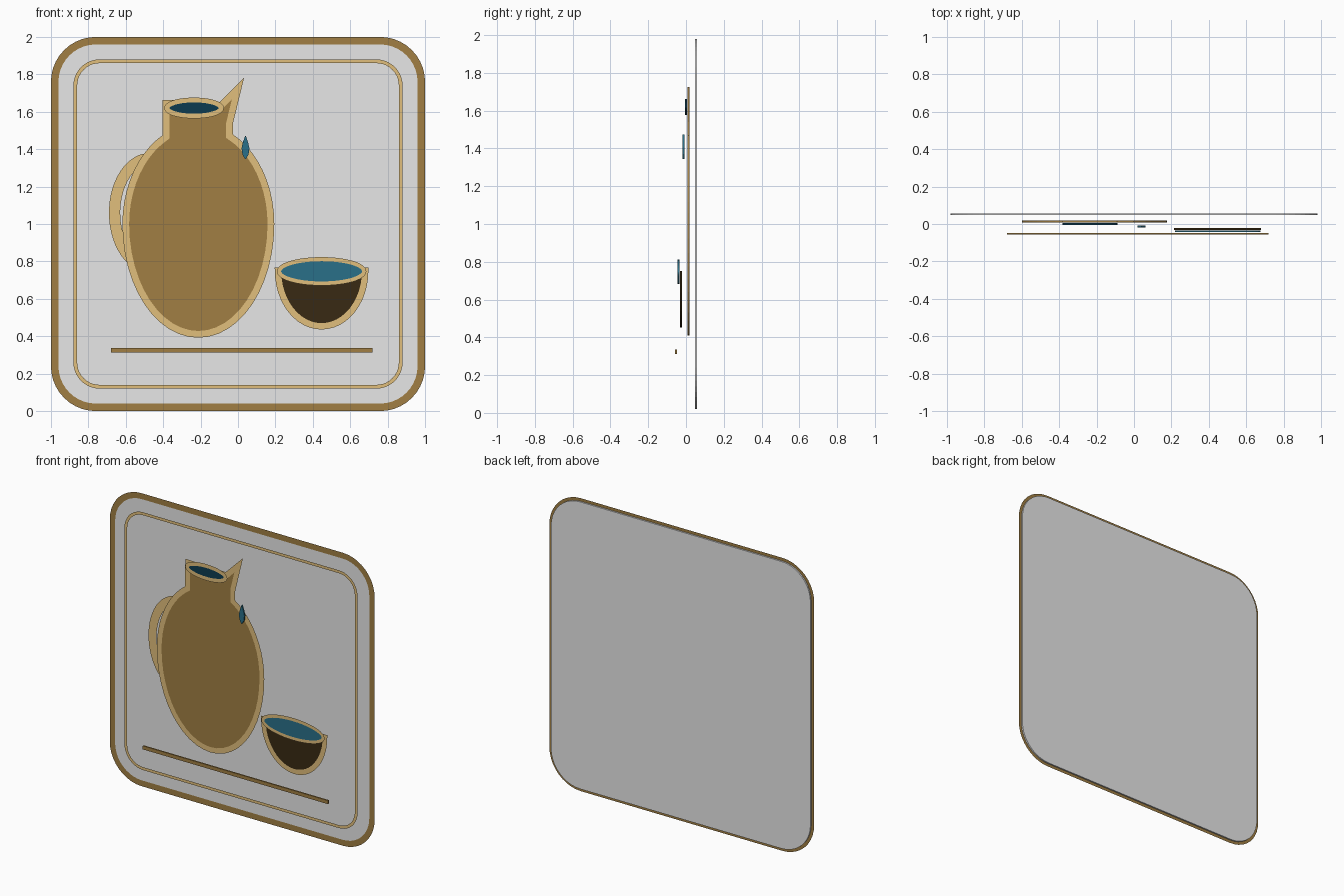
import bpy, bmesh
from math import sin, cos, radians
from mathutils import Vector

if "Cube" in bpy.data.objects:
    bpy.data.objects.remove(bpy.data.objects["Cube"], do_unlink=True)

THICK = 0.01   # depth of each filled plate
STEP = 0.013   # distance between layers


def material(name, r, g, b):
    def linear(c):
        c /= 255
        return c / 12.92 if c < 0.04 else ((c + 0.055) / 1.055) ** 2.4
    color = (linear(r), linear(g), linear(b), 1)
    m = bpy.data.materials.new(name)
    m.use_nodes = True
    m.diffuse_color = color
    m.node_tree.nodes["Principled BSDF"].inputs["Base Color"].default_value = color
    return m


white = material("off white", 243, 243, 243)
brown = material("clay brown", 161, 127, 68)
tan = material("light tan", 225, 191, 124)
navy = material("deep navy", 12, 59, 80)
blue = material("water blue", 42, 112, 137)
dark = material("dark brown", 56, 42, 19)


def front_of(layer):
    return 0.052 - STEP * layer - THICK / 2


def arc(cx, cz, a, b, start, end, n):
    angles = [radians(start + (end - start) * i / n) for i in range(n + 1)]
    return [(cx + a * cos(t), cz + b * sin(t)) for t in angles]


def ellipse(cx, cz, a, b, n=40):
    return arc(cx, cz, a, b, 0, 360, n)[:-1]


def rounded_square(half, radius):
    k = half - radius
    points = []
    for i, (sx, sz) in enumerate([(1, 1), (-1, 1), (-1, -1), (1, -1)]):
        points += arc(sx * k, 1 + sz * k, radius, radius, i * 90, i * 90 + 90, 10)
    return points


def finish(name, bm, mat):
    mesh = bpy.data.meshes.new(name)
    bm.to_mesh(mesh)
    bm.free()
    mesh.materials.append(mat)
    obj = bpy.data.objects.new(name, mesh)
    bpy.context.collection.objects.link(obj)
    return obj


def plate(name, points, layer, mat):
    """Filled outline with a thin depth."""
    bm = bmesh.new()
    y = front_of(layer)
    face = bm.faces.new([bm.verts.new((x, y, z)) for x, z in points])
    result = bmesh.ops.extrude_face_region(bm, geom=[face], use_keep_orig=True)
    moved = [g for g in result["geom"] if isinstance(g, bmesh.types.BMVert)]
    bmesh.ops.translate(bm, vec=(0, THICK, 0), verts=moved)
    bmesh.ops.recalc_face_normals(bm, faces=bm.faces)
    return finish(name, bm, mat)


def band(name, points, width, layer, mat, closed=True):
    """Flat mitred strip that follows a path."""
    bm = bmesh.new()
    y = front_of(layer) - 0.0015
    pts = [Vector(p) for p in points]
    n = len(pts)
    rails = []
    for i, p in enumerate(pts):
        before = pts[i - 1] if closed or i > 0 else p
        after = pts[(i + 1) % n] if closed or i < n - 1 else p
        d1 = (p - before) if p != before else (after - p)
        d2 = (after - p) if p != after else d1
        n1 = Vector((-d1.y, d1.x)).normalized()
        n2 = Vector((-d2.y, d2.x)).normalized()
        miter = (n1 + n2).normalized()
        off = miter * (width / 2 / max(miter.dot(n1), 0.2))
        rails.append([bm.verts.new((q.x, y, q.y)) for q in (p + off, p - off)])
    for i in range(n if closed else n - 1):
        a, b = rails[i], rails[(i + 1) % n]
        bm.faces.new((a[0], a[1], b[1], b[0]))
    bm.normal_update()
    for f in bm.faces:
        if f.normal.y > 0:
            f.normal_flip()
    return finish(name, bm, mat)


# Backing panel with its border and inner frame line
panel = rounded_square(0.98, 0.22)
plate("panel", panel, 0, white)
band("panel_border", panel, 0.04, 0, brown)
band("inner_frame_line", rounded_square(0.87, 0.13), 0.02, 1, tan)

# Jug handle, tucked behind the body
band("jug_handle", arc(-0.47, 1.06, 0.19, 0.29, 98, 242, 20), 0.06, 2, tan, closed=False)

# Jug: neck and spout, then an egg-shaped body swept clockwise
jug = [(-0.385, 1.645), (-0.09, 1.635), (0.0, 1.725), (-0.045, 1.54)]
jug += arc(-0.212, 1.0, 0.388, 0.52, 64.5, 0, 10)
jug += arc(-0.212, 1.0, 0.388, 0.59, 0, -180, 24)[1:]
jug += arc(-0.212, 1.0, 0.388, 0.52, 180, 116.5, 10)[1:]
plate("jug_body", jug, 3, brown)
band("jug_outline", jug, 0.036, 3, tan)

# Jug mouth
mouth = ellipse(-0.235, 1.62, 0.146, 0.043)
plate("jug_mouth", mouth, 4, navy)
band("jug_mouth_rim", mouth, 0.026, 4, tan)

# Water drop
side = [(0.013, 1.44), (0.021, 1.405), (0.016, 1.37)]
drop = [(0.04, 1.475)] + [(0.04 + w, z) for w, z in side]
drop += [(0.04, 1.345)] + [(0.04 - w, z) for w, z in reversed(side)]
plate("water_drop", drop, 5, blue)

# Bowl and the water in it
bowl = arc(0.447, 0.75, 0.233, 0.297, 180, 360, 24)
plate("bowl", bowl, 6, dark)
band("bowl_outline", bowl, 0.034, 6, tan)
water = ellipse(0.447, 0.747, 0.228, 0.065)
plate("bowl_water", water, 7, blue)
band("bowl_rim", water, 0.022, 7, tan)

# Ground line under the jug and bowl
plate("ground_line", [(-0.68, 0.312), (0.72, 0.312), (0.72, 0.336), (-0.68, 0.336)], 8, brown)
